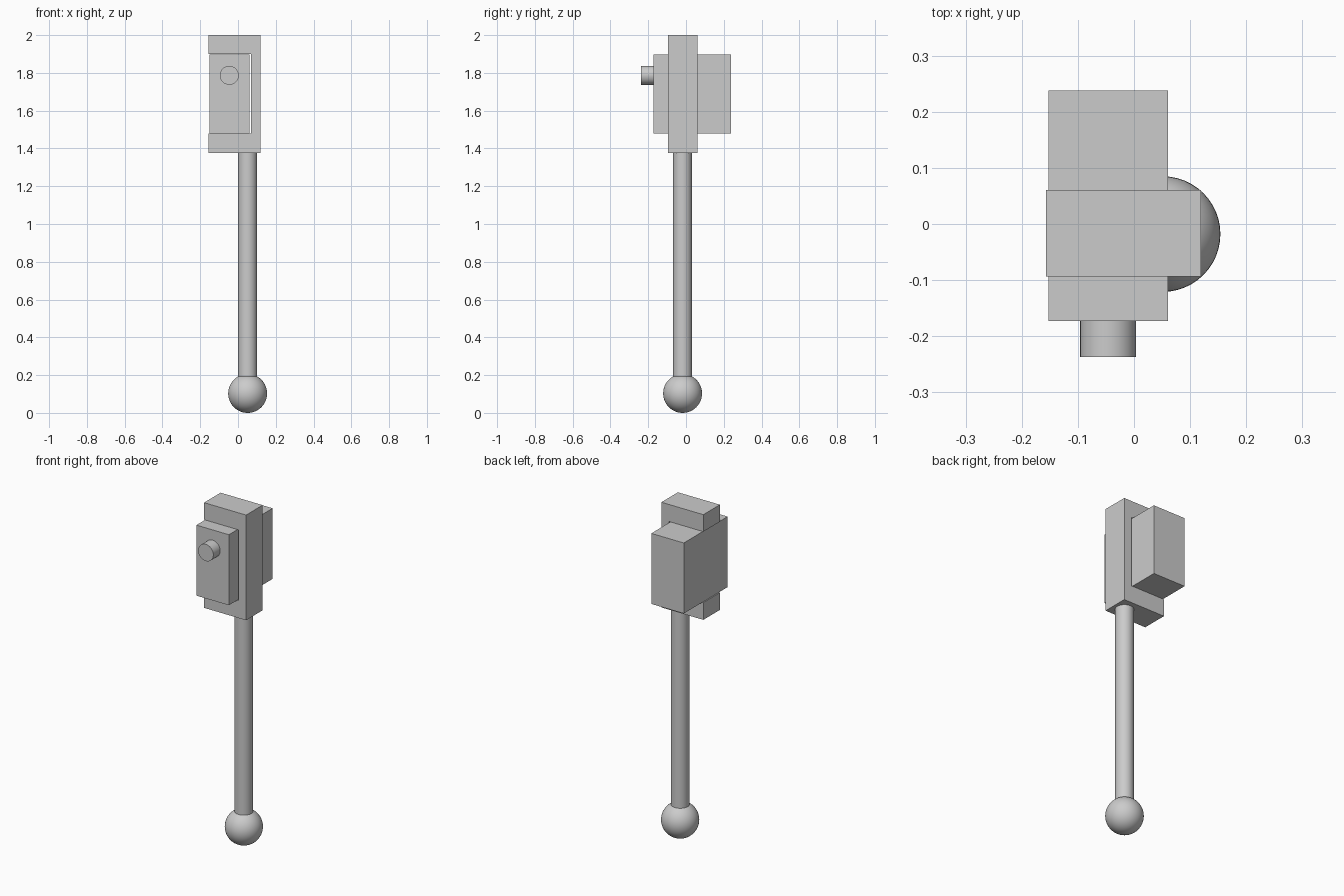
import bpy, bmesh
from math import pi

if "Cube" in bpy.data.objects:
    bpy.data.objects.remove(bpy.data.objects["Cube"])


def mesh_object(name, bm):
    bmesh.ops.recalc_face_normals(bm, faces=bm.faces)
    mesh = bpy.data.meshes.new(name)
    bm.to_mesh(mesh)
    bm.free()
    obj = bpy.data.objects.new(name, mesh)
    bpy.context.collection.objects.link(obj)
    return obj


def extrude_profile(name, points, y0, y1):
    """Extrude an (x, z) outline from y0 to y1."""
    bm = bmesh.new()
    face = bm.faces.new([bm.verts.new((x, y0, z)) for x, z in points])
    ext = bmesh.ops.extrude_face_region(bm, geom=[face])["geom"]
    verts = [v for v in ext if isinstance(v, bmesh.types.BMVert)]
    bmesh.ops.translate(bm, verts=verts, vec=(0, y1 - y0, 0))
    return mesh_object(name, bm)


def smooth(name):
    obj = bpy.context.object
    obj.name = obj.data.name = name
    bpy.ops.object.shade_smooth_by_angle()


def cylinder(name, radius, depth, location, rotation=(0, 0, 0)):
    bpy.ops.mesh.primitive_cylinder_add(vertices=32, radius=radius, depth=depth,
                                        location=location, rotation=rotation)
    smooth(name)


# C-shaped bracket, open on the left side
extrude_profile("bracket", [
    (-0.157, 1.375), (0.119, 1.375), (0.119, 2.0), (-0.157, 2.0),
    (-0.157, 1.899), (0.07, 1.899), (0.07, 1.478), (-0.157, 1.478),
], -0.094, 0.061)

# Block held in the bracket, sticking out front and back
extrude_profile("body_block", [
    (-0.152, 1.479), (0.061, 1.479), (0.061, 1.898), (-0.152, 1.898),
], -0.173, 0.238)

# Round button on the front of the block
cylinder("front_button", 0.05, 0.065, (-0.046, -0.2045, 1.787), (pi / 2, 0, 0))

# Long handle rod
cylinder("handle_rod", 0.05, 1.185, (0.051, -0.018, 0.7825))

# Ball at the bottom end
bpy.ops.mesh.primitive_uv_sphere_add(segments=48, ring_count=24, radius=0.103,
                                     location=(0.051, -0.018, 0.103))
smooth("handle_ball")
